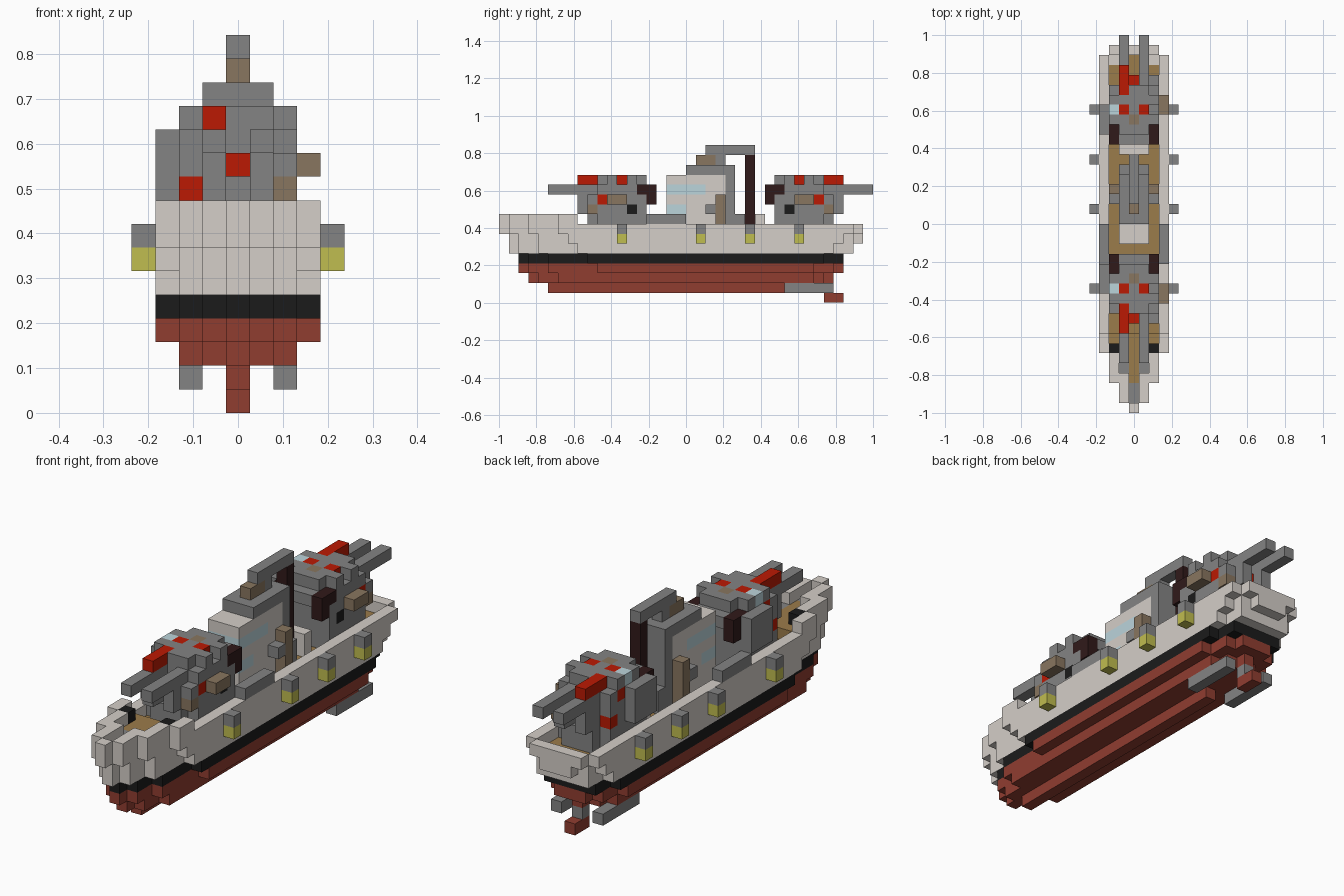
import bpy, bmesh
from mathutils import Vector

cube = bpy.data.objects.get("Cube")
if cube:
    bpy.data.objects.remove(cube)

LENGTH = 38
U = 2 / LENGTH
claimed = set()


def material(name, r, g, b):
    m = bpy.data.materials.new(name)
    m.use_nodes = True
    m.diffuse_color = (r, g, b, 1)
    m.node_tree.nodes["Principled BSDF"].inputs["Base Color"].default_value = (r, g, b, 1)
    return m


grey = material("steel_grey", .23, .23, .23)
white = material("hull_white", .66, .62, .58)
black = material("waterline_black", .011, .011, .011)
hull_red = material("hull_red", .28, .047, .03)
yellow = material("lamp_yellow", .53, .51, .08)
wood = material("deck_wood", .33, .2, .07)
tan = material("dull_brown", .25, .18, .115)
red = material("bright_red", .5, .01, .001)
dark = material("dark_brown", .03, .01, .01)
glass = material("pale_glass", .5, .66, .71)


def block(i, j, k):
    """Cells of a box; each argument is one index or an inclusive pair."""
    spans = [range(a[0], a[1] + 1) if isinstance(a, tuple) else range(a, a + 1)
             for a in (i, j, k)]
    return {(x, y, z) for x in spans[0] for y in spans[1] for z in spans[2]}


def mirror(cells):
    return cells | {(-x, y, z) for x, y, z in cells}


def part(name, mat, cells):
    """Outer skin of a group of cells; earlier parts keep cells they hold."""
    cells = cells - claimed
    claimed.update(cells)
    bm = bmesh.new()
    for c in cells:
        centre = Vector((c[0], c[1] + .5 - LENGTH / 2, c[2] + .5))
        for axis in range(3):
            for sign in (-1, 1):
                n = list(c)
                n[axis] += sign
                if tuple(n) in cells:
                    continue
                normal, a, b = Vector(), Vector(), Vector()
                normal[axis] = sign / 2
                a[(axis + 1) % 3] = .5
                b[(axis + 2) % 3] = sign / 2
                corners = (-a - b, a - b, a + b, b - a)
                bm.faces.new([bm.verts.new((centre + normal + q) * U) for q in corners])
    bmesh.ops.remove_doubles(bm, verts=bm.verts, dist=U / 100)
    mesh = bpy.data.meshes.new(name)
    bm.to_mesh(mesh)
    bm.free()
    mesh.materials.append(mat)
    obj = bpy.data.objects.new(name, mesh)
    bpy.context.collection.objects.link(obj)


def layer(k, bows, sterns):
    """One hull level from the first and last cell of each column outward."""
    out = set()
    for i, ends in enumerate(zip(bows, sterns)):
        out |= block(i, ends, k)
    return mirror(out)


def rim(cells):
    return {(x, y, z) for x, y, z in cells
            if not {(x + 1, y, z), (x - 1, y, z), (x, y + 1, z), (x, y - 1, z)} <= cells}


# Lower hull, keel and waterline
part("lower_hull", hull_red, layer(2, (3, 4, 6), (33, 32, 31)) | block(0, (5, 28), 1)
     | layer(3, (2, 3, 5, 10), (34, 34, 33, 31)))
part("waterline", black, layer(4, (2, 3, 5, 9), (34, 34, 34, 32)))
part("rudder", hull_red, block(0, (33, 34), 0))
part("rudder_post", grey, block(0, 33, 1))
part("propeller_shafts", grey, mirror(block(2, (29, 33), 1)))

# Upper hull with bulwark around a sunken deck and a raised foredeck
sheer = layer(7, (0, 1, 3, 6), (36, 36, 36, 35))
bow_wall = {(x, y, 8) for x, y, z in rim(sheer) if y < 8}
foredeck = {c for c in sheer - rim(sheer) if c[1] < 8}
full = layer(6, (1, 2, 4, 7), (36, 36, 35, 34))
part("bow_plate", grey, block(0, (1, 2), 7) | mirror(block(1, 4, 7)))
part("deck", wood, (full - rim(full)) | foredeck)
part("upper_hull", white, layer(5, (1, 2, 4, 8), (35, 35, 35, 33)) | full | rim(sheer)
     | bow_wall | mirror(block(1, 3, 8)))
part("side_rails", grey, mirror(block(3, (15, 18), 8)))
part("chain_stoppers", black, mirror(block(2, 6, 8)))

# Hanging side lamps
for n, j in enumerate((12, 20, 25, 30)):
    part(f"lamp_glass_{n}", yellow, mirror(block(4, j, 6)))
    part(f"lamp_cap_{n}", grey, mirror(block(4, j, 7)))


# Gun turrets, the stern one reversed
def turret(label, place):
    def piece(name, mat, *groups):
        part(f"{label}_{name}", mat, {place(c) for c in set().union(*groups)})

    piece("red_marks", red, block(-1, (8, 10), 12), block(0, 9, 10),
          mirror(block(1, 12, 12)), block(2, 10, 10))
    piece("side_marks", red, block(-2, 11, 11), block(-2, 10, 9))
    piece("sight_glass", glass, block(-2, 12, 12))
    piece("hatch", tan, block(0, 13, 12))
    piece("side_crates", tan, block(3, (11, 12), 10), block(2, 9, 9))
    piece("rear_stowage", dark, mirror(block(2, (14, 15), 11) | block(2, 15, 10)))
    piece("side_vents", black, block(2, 13, 9))
    piece("barrels", grey, mirror(block(1, (5, 9), 11)))
    piece("body", grey, block((-2, 2), (10, 14), (9, 11)), block((-1, 1), 15, 11),
          mirror(block(1, (8, 9), (9, 10))), block(2, 9, 10),
          block(-3, (12, 14), (9, 11)))
    piece("roof", grey, block((-1, 1), (10, 14), 12),
          mirror(block(2, 11, 12) | block(2, 13, 12)))
    piece("barbette", grey, block((-2, 2), (10, 14), (7, 8)), block((-1, 1), 9, (7, 8)))


turret("front_turret", lambda c: c)
turret("rear_turret", lambda c: (c[0], 42 - c[1], c[2]))

# Bridge with side windows, roof deck and rear casing
part("bridge_windows", glass, mirror(block(1, (17, 20), 11) | block(1, (17, 18), 9))
     | block(0, 17, 11))
part("bridge", white, block((-1, 1), (17, 22), (7, 12)))
part("bridge_roof", grey, block((-1, 1), (19, 22), 13))
part("rear_casing", grey, block((-1, 1), 23, (7, 13)))
part("rear_locker", white, block((-1, 1), 26, (7, 8)))
part("side_posts", tan, mirror(block(2, 22, (7, 10))))
part("side_boxes", grey, mirror(block(2, 21, 9)))

# Mast and overhead boom
part("lookout", tan, block(0, (20, 21), 14))
part("boom", grey, block(0, (21, 25), 15) | block(0, 22, 14))
part("mast", dark, block(0, 25, (7, 14)))
part("mast_foot", grey, mirror(block(1, 24, (7, 8))))
